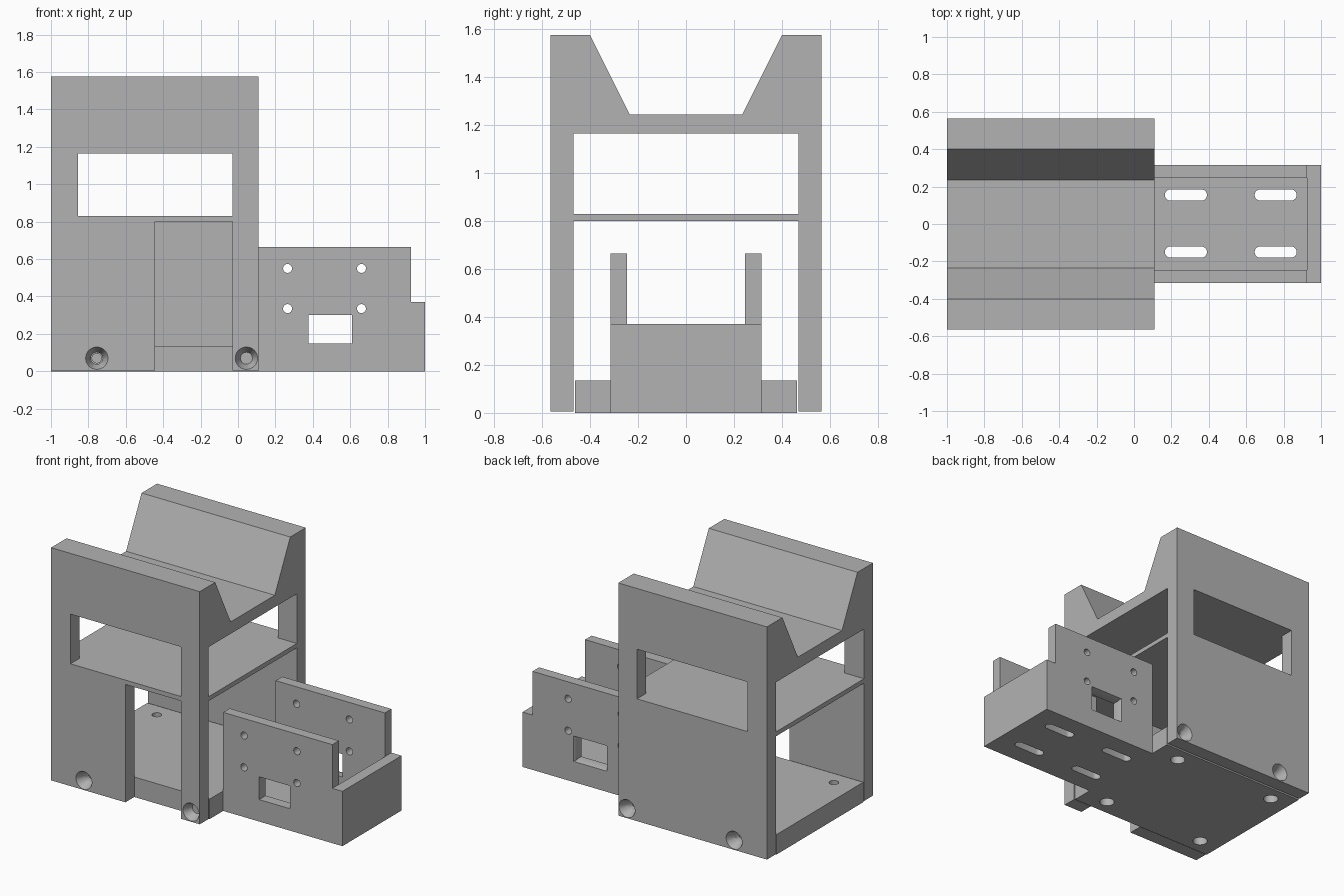
import bpy
import bmesh
from mathutils import Matrix, Vector

if "Cube" in bpy.data.objects:
    bpy.data.objects.remove(bpy.data.objects["Cube"], do_unlink=True)

grey = bpy.data.materials.new("plain grey")
grey.use_nodes = True
grey.diffuse_color = (0.45, 0.45, 0.45, 1)
grey.node_tree.nodes["Principled BSDF"].inputs["Base Color"].default_value = grey.diffuse_color


def make_object(name, bm):
    bmesh.ops.recalc_face_normals(bm, faces=bm.faces)
    mesh = bpy.data.meshes.new(name)
    bm.to_mesh(mesh)
    bm.free()
    mesh.materials.append(grey)
    obj = bpy.data.objects.new(name, mesh)
    bpy.context.collection.objects.link(obj)
    return obj


def prism(name, outline, offset):
    """Extrude a closed outline of 3D points along an offset."""
    bm = bmesh.new()
    face = bm.faces.new([bm.verts.new(p) for p in outline])
    result = bmesh.ops.extrude_face_region(bm, geom=[face], use_keep_orig=True)
    moved = [v for v in result["geom"] if isinstance(v, bmesh.types.BMVert)]
    bmesh.ops.translate(bm, verts=moved, vec=offset)
    return make_object(name, bm)


def box(name, x, y, z):
    outline = [(x[0], y[0], z[0]), (x[1], y[0], z[0]), (x[1], y[1], z[0]), (x[0], y[1], z[0])]
    return prism(name, outline, (0, 0, z[1] - z[0]))


def cone(start, end, r1, r2=None, segments=32):
    """Round or tapered cutter running between two points."""
    start, end = Vector(start), Vector(end)
    axis = end - start
    turn = axis.to_track_quat("Z", "Y").to_matrix().to_4x4()
    bm = bmesh.new()
    bmesh.ops.create_cone(bm, cap_ends=True, segments=segments, radius1=r1,
                          radius2=r1 if r2 is None else r2, depth=axis.length,
                          matrix=Matrix.Translation((start + end) / 2) @ turn)
    return make_object("cutter", bm)


def combine(target, tool, operation="DIFFERENCE"):
    """Apply a boolean to the target and discard the tool."""
    mod = target.modifiers.new("boolean", "BOOLEAN")
    mod.operation, mod.solver, mod.object = operation, "EXACT", tool
    bpy.context.view_layer.objects.active = target
    bpy.ops.object.modifier_apply(modifier=mod.name)
    bpy.data.objects.remove(tool, do_unlink=True)


def cut_box(target, x, y, z):
    combine(target, box("cutter", x, y, z))


LEFT, JOINT, RIGHT = -1.0, 0.11, 1.0
SIDE, INNER = 0.565, 0.47
SCREW_X, SCREW_Z = (-0.755, 0.045), 0.07

# Cover: cradle-topped block with two tunnels through its length
half = [(SIDE, 0.005), (SIDE, 1.575), (0.4, 1.575), (0.235, 1.245)]
outline = half + [(-y, z) for y, z in reversed(half)]
cover = prism("cradle_cover", [(LEFT, y, z) for y, z in outline], (JOINT - LEFT, 0, 0))
for z in ((-0.2, 0.8), (0.83, 1.165)):
    cut_box(cover, (-1.2, 0.3), (-INNER, INNER), z)

# Side windows, and a doorway in the front wall only
for y in ((-0.7, -0.4), (0.4, 0.7)):
    cut_box(cover, (-0.855, -0.03), y, (0.83, 1.165))
cut_box(cover, (-0.445, -0.03), (-0.7, -0.4), (-0.2, 0.8))

# Tray: stepped side outline, hollowed between its walls
tray_top, end_top, end_x, tray_y, cavity_y, floor = 0.665, 0.37, 0.925, 0.315, 0.245, 0.075
steps = [(JOINT, 0), (RIGHT, 0), (RIGHT, end_top), (end_x, end_top), (end_x, tray_top), (JOINT, tray_top)]
base = prism("tray_base", [(x, -tray_y, z) for x, z in steps], (0, 2 * tray_y, 0))
cut_box(base, (0, end_x), (-cavity_y, cavity_y), (floor, 1))

# Floor slab inside the cover
combine(base, box("slab", (LEFT, JOINT), (-0.462, 0.462), (0, 0.135)), "UNION")

# Slots in the tray floor
for x in (0.195, 0.675):
    for y in (-0.15, 0.155):
        bm = bmesh.new()
        bmesh.ops.create_cone(bm, cap_ends=True, segments=32, radius1=0.03, radius2=0.03,
                              depth=0.4, matrix=Matrix.Translation((x, y, 0)))
        for v in bm.verts:
            if v.co.x > x + 0.001:
                v.co.x += 0.165
        combine(base, make_object("cutter", bm))

# Mounting holes across both tray walls
for x in (0.265, 0.66):
    for z in (0.335, 0.55):
        combine(base, cone((x, -0.5, z), (x, 0.5, z), 0.024))

# Square openings in the tray walls with chamfered rims
cut_box(base, (0.378, 0.61), (-0.5, 0.5), (0.148, 0.302))
for s in (-1, 1):
    bm = bmesh.new()
    bmesh.ops.create_cone(bm, cap_ends=True, segments=4, radius1=0.5 ** 0.5, radius2=0.42,
                          depth=1, matrix=Matrix.Rotation(0.7853982, 4, "Z"))
    for v in bm.verts:
        x, y, z = v.co
        v.co = (0.494 + x * 0.252, s * (tray_y + 0.005 - (z + 0.5) * 0.1), 0.225 + y * 0.175)
    combine(base, make_object("cutter", bm))

# Stepped screw holes up through the slab
for x in (-0.855, -0.07):
    for y in (-0.355, 0.355):
        combine(base, cone((x, y, -0.1), (x, y, 0.3), 0.03))
        combine(base, cone((x, y, -0.1), (x, y, 0.06), 0.047))

# Countersunk side screw holes, continuing blind into the slab
for x in SCREW_X:
    for s in (-1, 1):
        combine(cover, cone((x, s * 0.7, SCREW_Z), (x, s * 0.4, SCREW_Z), 0.032))
        combine(cover, cone((x, s * SIDE * 1.001, SCREW_Z), (x, s * 0.505, SCREW_Z), 0.06, 0.032))
        combine(base, cone((x, s * 0.5, SCREW_Z), (x, s * 0.3, SCREW_Z), 0.025))

# Crisp flat faces with smooth hole walls
for obj in (cover, base):
    bpy.ops.object.select_all(action="DESELECT")
    obj.select_set(True)
    bpy.context.view_layer.objects.active = obj
    bpy.ops.object.shade_smooth_by_angle(angle=0.5)
